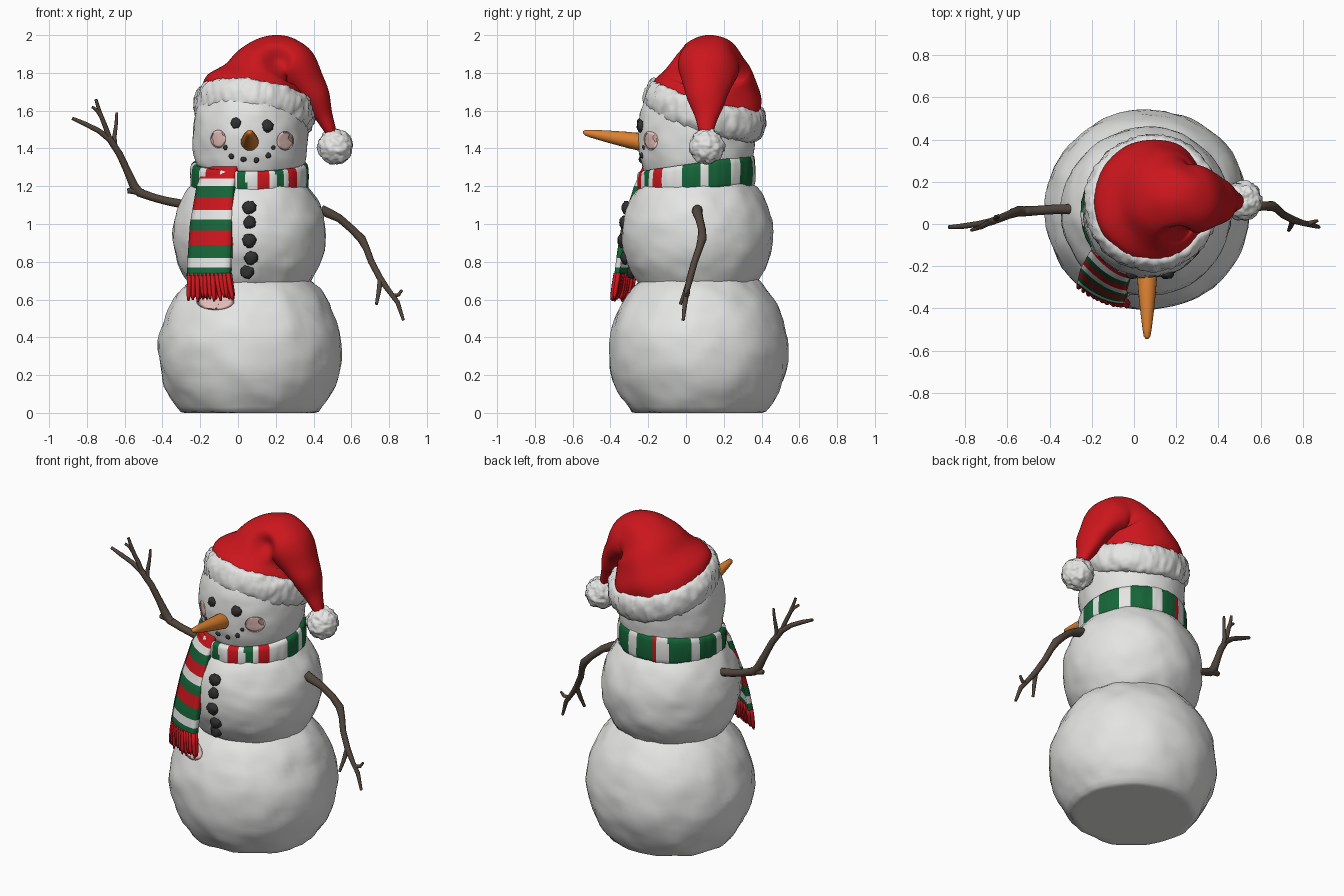
import bpy, bmesh, math, random
from mathutils import Vector, noise
from mathutils.bvhtree import BVHTree

if "Cube" in bpy.data.objects:
    bpy.data.objects.remove(bpy.data.objects["Cube"])

random.seed(4)

def mat(name, c):
    m = bpy.data.materials.new(name)
    m.diffuse_color = (*c, 1)
    m.use_nodes = True
    m.node_tree.nodes["Principled BSDF"].inputs["Base Color"].default_value = m.diffuse_color
    return m

SNOW = mat("snow_white", (0.78, 0.78, 0.77))
RED = mat("red", (0.6, 0.008, 0.012))
GREEN = mat("green", (0.008, 0.13, 0.04))
CARROT = mat("carrot_orange", (0.72, 0.22, 0.03))
BARK = mat("bark_brown", (0.085, 0.062, 0.047))
COAL = mat("coal_black", (0.03, 0.03, 0.032))
BLUSH = mat("blush_pink", (0.76, 0.5, 0.47))

def build(name, verts, faces, mats, rule=None):
    me = bpy.data.meshes.new(name)
    me.from_pydata([tuple(v) for v in verts], [], faces)
    for m in mats:
        me.materials.append(m)
    bm = bmesh.new()
    bm.from_mesh(me)
    bmesh.ops.recalc_face_normals(bm, faces=bm.faces)
    for f in bm.faces:
        f.smooth = True
        if rule:
            f.material_index = rule(f.calc_center_median())
    bm.to_mesh(me)
    bm.free()
    ob = bpy.data.objects.new(name, me)
    bpy.context.collection.objects.link(ob)
    return ob

def loft(name, rings, mats, rule=None, closed=False):
    """Skin a list of equal-sized rings; cap the ends or close into a loop."""
    n, k = len(rings[0]), len(rings)
    faces = []
    for i in range(k if closed else k - 1):
        a, b = i * n, (i + 1) % k * n
        faces += [(a + j, a + (j + 1) % n, b + (j + 1) % n, b + j) for j in range(n)]
    if not closed:
        faces += [tuple(range(n)), tuple(range((k - 1) * n, k * n))]
    return build(name, [v for r in rings for v in r], faces, mats, rule)

def ball(name, c, r, m, amp=0, freq=8, power=2, seg=72, floor=None):
    bm = bmesh.new()
    bmesh.ops.create_uvsphere(bm, u_segments=seg, v_segments=seg * 2 // 3, radius=1)
    for v in bm.verts:
        d = Vector((v.co.x, v.co.y, 0)).normalized() if abs(v.co.z) < .9999 else Vector()
        t = min(1, abs(v.co.z))
        p = d * (1 - t ** power) ** (1 / power) + Vector((0, 0, v.co.z))
        p = Vector((p.x * r[0], p.y * r[1], p.z * r[2])) + Vector(c)
        n = v.co.normalized()
        p += n * amp * (noise.noise(p * freq) + 0.6 * noise.noise(p * freq * 2.3))
        if floor is not None and p.z < floor:
            p.z = floor
        v.co = p
    bm.verts.index_update()
    vs = [v.co.copy() for v in bm.verts]
    fs = [tuple(v.index for v in f.verts) for f in bm.faces]
    bm.free()
    build(name, vs, fs, [m])
    return BVHTree.FromPolygons(vs, fs)

# Snow body: three stacked balls
lower = ball("lower_body", (.064, .067, .33), (.485, .475, .49), SNOW, .011, 7, floor=0)
middle = ball("middle_body", (.06, .06, .94), (.405, .40, .405), SNOW, .009, 8)
head = ball("head", (.063, .055, 1.46), (.304, .31, .33), SNOW, .007, 9, power=2.4)

def front(tree, x, z):
    return tree.ray_cast(Vector((x, -3, z)), Vector((0, 1, 0)))[0].y

# Painted blush patches hugging the snow
def decal(name, tree, x, z, rx, rz):
    rings, n = [], 28
    for k in (.05, .35, .7, 1):
        pts = []
        for i in range(n):
            a = math.tau * i / n
            px, pz = x + rx * k * math.cos(a), z + rz * k * math.sin(a)
            pts.append((px, front(tree, px, pz) - .003, pz))
        rings.append(pts)
    loft(name, rings, [BLUSH])

decal("left_cheek", head, -.105, 1.45, .04, .048)
decal("right_cheek", head, .25, 1.44, .045, .05)
decal("scarf_tint", lower, -.12, .59, .10, .045)

# Coal eyes, mouth and buttons
def coals(name, tree, spots):
    for i, (x, z, r) in enumerate(spots):
        ball(f"{name}_{i + 1}", (x, front(tree, x, z), z), (r, r * .7, r), COAL, r * .2, 60, seg=18)

coals("eye", head, [(-.01, 1.535, .028), (.157, 1.517, .032)])
coals("mouth_coal", head, [(-.066, 1.405, .013), (-.034, 1.358, .015), (.03, 1.342, .015),
                           (.098, 1.339, .014), (.16, 1.363, .015), (.187, 1.405, .012)])
coals("button", middle, [(.06, 1.087, .036), (.062, 1.008, .034), (.06, .912, .037),
                         (.07, .822, .036), (.05, .748, .037)])

# Carrot nose
nose = []
for t, r in ((0, .047), (.1, .047), (.3, .042), (.6, .032), (.85, .022), (.96, .016), (1, .006)):
    y, z = -.22 - .325 * t, 1.43 + .055 * t
    nose.append([(.062 + r * math.cos(math.tau * i / 20), y, z + r * math.sin(math.tau * i / 20))
                 for i in range(20)])
loft("carrot_nose", nose, [CARROT])

# Twig arms: tapered polylines (x, y, z, radius)
def twig(name, lines):
    cu = bpy.data.curves.new(name, 'CURVE')
    cu.dimensions = '3D'
    cu.bevel_depth, cu.bevel_resolution, cu.use_fill_caps = 1, 3, True
    for line in lines:
        s = cu.splines.new('POLY')
        s.points.add(len(line) - 1)
        for p, (x, y, z, r) in zip(s.points, line):
            p.co, p.radius = (x, y, z, 1), r
        s.use_smooth = True
    cu.materials.append(BARK)
    ob = bpy.data.objects.new(name, cu)
    bpy.context.collection.objects.link(ob)
    bpy.context.view_layer.objects.active = ob
    ob.select_set(True)
    bpy.ops.object.convert(target='MESH')
    bpy.ops.object.select_all(action='DESELECT')

twig("left_arm", [
    [(-.29, .07, 1.105, .024), (-.37, .07, 1.12, .023), (-.44, .065, 1.138, .022), (-.52, .06, 1.165, .024),
     (-.55, .06, 1.20, .025), (-.59, .045, 1.29, .02), (-.627, .03, 1.37, .019), (-.68, .01, 1.45, .018),
     (-.74, 0, 1.495, .014), (-.81, -.01, 1.53, .013), (-.878, -.015, 1.56, .009)],
    [(-.50, .06, 1.165, .02), (-.56, .06, 1.178, .02), (-.585, .058, 1.175, .013)],
    [(-.675, .01, 1.44, .014), (-.70, 0, 1.51, .013), (-.72, -.012, 1.56, .012), (-.738, -.018, 1.61, .01),
     (-.752, -.025, 1.66, .008)],
    [(-.72, -.012, 1.56, .01), (-.745, -.02, 1.60, .01), (-.772, -.03, 1.62, .007)],
    [(-.65, .02, 1.405, .013), (-.655, .03, 1.46, .012), (-.645, .035, 1.53, .009), (-.642, .04, 1.59, .007)]])
twig("right_arm", [
    [(.44, .06, 1.075, .028), (.475, .06, 1.06, .027), (.537, .07, 1.03, .022), (.606, .085, .97, .021),
     (.655, .085, .92, .024), (.68, .07, .87, .019), (.706, .045, .80, .018), (.754, .02, .71, .018),
     (.80, .005, .645, .014), (.845, -.005, .585, .013), (.876, -.015, .49, .008)],
    [(.754, .02, .71, .015), (.745, -.005, .64, .012), (.733, -.03, .575, .008)],
    [(.82, 0, .62, .012), (.85, .01, .625, .01), (.868, .015, .65, .007)]])

# Scarf band with stripes chosen by angle
STRIPES = [(-93, 1), (-82, 0), (-70, 2), (-63, 0), (-54, 1), (-48, 0), (-36, 2), (-14, 0), (4, 1), (12, 0),
           (36, 1), (48, 0), (72, 1), (84, 0), (104, 1), (108, 2), (121, 0), (145, 1), (156, 0), (180, 1),
           (192, 0), (212, 1), (222, 0), (240, 2), (260, 0)]

def band_rule(c):
    a = math.degrees(math.atan2(c.y - .055, c.x - .06))
    a = a + 360 if a < -101 else a
    return next(i for e, i in STRIPES if a <= e)

band = []
for i in range(180):
    a = math.tau * i / 180
    s, pts = math.sin(a), []
    for j in range(14):
        b = math.tau * j / 14
        cb, sb = math.cos(b), math.sin(b)
        r = .283 + .03 * math.copysign(abs(cb) ** .5, cb) + .004 * noise.noise((9 * math.cos(a), 9 * s, sb))
        z = 1.25 + .03 * s + (.074 + .013 * s) * math.copysign(abs(sb) ** .6, sb)
        pts.append((.06 + r * math.cos(a), .055 + r * s, z))
    band.append(pts)
loft("scarf_band", band, [SNOW, GREEN, RED], band_rule, closed=True)

# Hanging scarf tail: keys are z, left x, left y, right x, right y
KEYS = [(1.305, -.18, -.09, -.01, -.23), (1.20, -.22, -.15, -.03, -.275), (1.0, -.255, -.215, -.04, -.34),
        (.85, -.265, -.26, -.045, -.365), (.73, -.272, -.285, -.05, -.38), (.57, -.275, -.31, -.02, -.405)]

def tail_point(u, z):
    for a, b in zip(KEYS, KEYS[1:]):
        if z >= b[0]:
            break
    t = (a[0] - z) / (a[0] - b[0])
    k = [p + (q - p) * t for p, q in zip(a, b)]
    return Vector((k[1] + (k[3] - k[1]) * u, k[2] + (k[4] - k[2]) * u - .1 * u * (1 - u), z))

TAIL = [(1.24, 2), (1.20, 0), (1.14, 1), (1.075, 2), (1.025, 0), (.965, 1), (.89, 2), (.82, 1), (.77, 0), (0, 1)]
rings = []
for i in range(117):
    z = 1.305 - .005 * i
    off = Vector((.016, .028, 0))
    top = [tail_point(j / 8, z) for j in range(9)]
    rings.append(top + [p + off for p in reversed(top)])
loft("scarf_tail", rings, [SNOW, GREEN, RED], lambda c: next(i for e, i in TAIL if c.z >= e))

# Fringe tassels
for row in range(2):
    for i in range(11):
        u, end = (i + .5) / 11, .585 + .03 * random.random()
        lean, strand = random.uniform(-.03, .03), []
        for t, r in ((0, .013), (.4, .014), (.8, .012), (1, .005)):
            p = tail_point(u + lean * t, .74 + (end - .74) * t) + Vector((.006, .008, 0)) * (1 + row * 1.5)
            strand.append([p + Vector((r * math.cos(math.tau * k / 7), r * math.sin(math.tau * k / 7), 0))
                           for k in range(7)])
        loft(f"fringe_{row}_{i}", strand, [RED])

# Hat: drooping tube (x, y, z, lean degrees, radius x, radius y)
HAT = [(.085, .10, 1.62, 9, .285, .285), (.095, .11, 1.71, 13, .268, .285), (.135, .12, 1.79, 20, .205, .245),
       (.19, .12, 1.84, 50, .17, .195), (.25, .118, 1.86, 85, .138, .165), (.31, .116, 1.82, 120, .125, .157),
       (.385, .115, 1.72, 150, .085, .125), (.44, .112, 1.61, 158, .058, .082), (.495, .11, 1.48, 165, .028, .035)]

def catmull(p0, p1, p2, p3, t):
    return [.5 * (2 * b + (c - a) * t + (2 * a - 5 * b + 4 * c - d) * t * t + (3 * b - a - 3 * c + d) * t ** 3)
            for a, b, c, d in zip(p0, p1, p2, p3)]

rings, last = [], len(HAT) - 1
for s in range(last * 8 + 1):
    i = min(s // 8, last - 1)
    x, y, z, lean, rx, ry = catmull(HAT[max(i - 1, 0)], HAT[i], HAT[i + 1], HAT[min(i + 2, last)], s / 8 - i)
    th, tilt, ring = math.radians(lean), .27 * max(0, 1 - s / 20), []
    for k in range(64):
        a = math.tau * k / 64
        ca, sa = math.cos(a), math.sin(a)
        out = Vector((ca * math.cos(th), sa, -ca * math.sin(th) - sa * tilt))
        p = Vector((x + rx * ca * math.cos(th), y + ry * sa, z - rx * ca * math.sin(th) - ry * sa * tilt))
        p += out * .014 * noise.noise(p * 7)
        dent = (p - Vector((.2, -.05, 1.87))).length / .1     # creased hollow at the front
        if dent < 1:
            p -= out * .05 * (1 - dent * dent) ** 2
        ring.append(p)
    rings.append(ring)
loft("hat_cloth", rings, [RED])

# Fluffy brim, tilted down to the back and right
rings = []
for i in range(160):
    a = math.tau * i / 160
    ca, sa, pts = math.cos(a), math.sin(a), []
    for j in range(22):
        b = math.tau * j / 22
        r, h = .278 + .042 * math.cos(b), .083 * math.sin(b)
        p = Vector((.085 + r * ca + .12 * h, .10 + r * sa + .2 * h, 1.605 - .13 * r * ca - .27 * r * sa + h))
        n = Vector((ca * math.cos(b), sa * math.cos(b), math.sin(b)))
        pts.append(p + n * (.012 * noise.noise(p * 38) + .008 * noise.noise(p * 14)))
    rings.append(pts)
loft("hat_fur_brim", rings, [SNOW], closed=True)

# Pom-pom
ball("hat_pompom", (.515, .11, 1.41), (.092, .092, .092), SNOW, .011, 32, seg=60)
